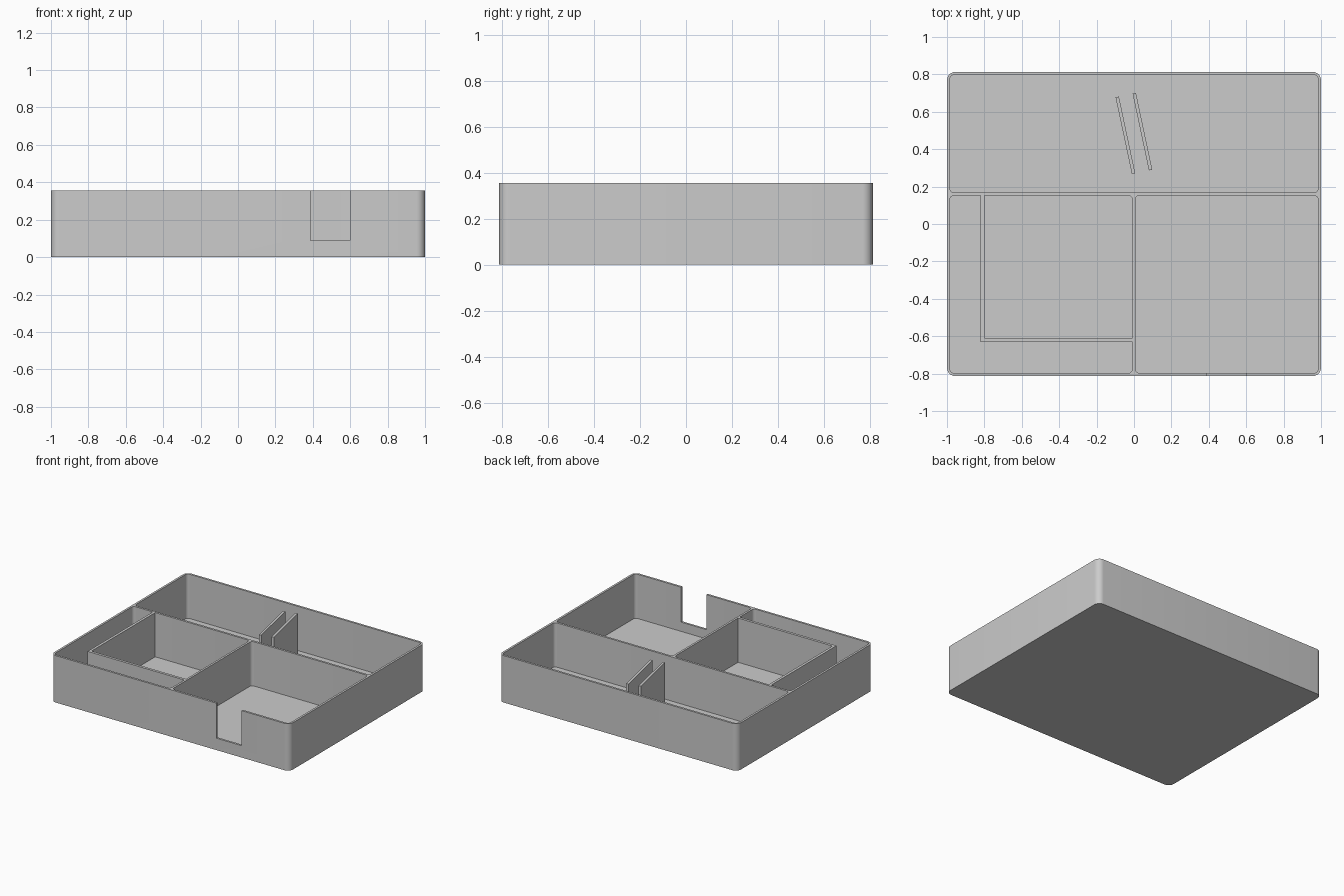
import bpy, bmesh, math

if "Cube" in bpy.data.objects:
    bpy.data.objects.remove(bpy.data.objects["Cube"], do_unlink=True)

HEIGHT, FLOOR = 0.355, 0.02
HALF_X, HALF_Y, WALL = 1.0, 0.813, 0.016

grey = bpy.data.materials.new("light_grey")
grey.use_nodes = True
grey.diffuse_color = (0.6, 0.6, 0.6, 1)
grey.node_tree.nodes["Principled BSDF"].inputs["Base Color"].default_value = (0.6, 0.6, 0.6, 1)


def prism(name, outline, z0, z1):
    """Extrude a counter-clockwise outline from z0 to z1."""
    bm = bmesh.new()
    base = bm.faces.new([bm.verts.new((x, y, z0)) for x, y in outline])
    top = bmesh.ops.extrude_face_region(bm, geom=[base], use_keep_orig=True)
    bmesh.ops.translate(bm, vec=(0, 0, z1 - z0),
                        verts=[v for v in top["geom"] if isinstance(v, bmesh.types.BMVert)])
    bmesh.ops.recalc_face_normals(bm, faces=bm.faces)
    mesh = bpy.data.meshes.new(name)
    bm.to_mesh(mesh)
    bm.free()
    mesh.materials.append(grey)
    obj = bpy.data.objects.new(name, mesh)
    bpy.context.collection.objects.link(obj)
    return obj


def rounded(x0, x1, y0, y1, r, steps=8):
    """Outline of a rectangle with rounded corners."""
    corners = [(x1 - r, y1 - r), (x0 + r, y1 - r), (x0 + r, y0 + r), (x1 - r, y0 + r)]
    points = []
    for quarter, (cx, cy) in enumerate(corners):
        for i in range(steps + 1):
            a = (quarter + i / steps) * math.pi / 2
            points.append((cx + r * math.cos(a), cy + r * math.sin(a)))
    return points


def box(x0, x1, y0, y1):
    return [(x0, y0), (x1, y0), (x1, y1), (x0, y1)]


def select_only(obj):
    bpy.ops.object.select_all(action='DESELECT')
    obj.select_set(True)
    bpy.context.view_layer.objects.active = obj


def cut(target, cutter):
    cutter.hide_render = True
    mod = target.modifiers.new("cut", 'BOOLEAN')
    mod.operation, mod.solver, mod.object = 'DIFFERENCE', 'EXACT', cutter
    select_only(target)
    bpy.ops.object.modifier_apply(modifier=mod.name)
    bpy.data.objects.remove(cutter, do_unlink=True)


# Tray body with three rounded compartments
tray = prism("tray", rounded(-HALF_X, HALF_X, -HALF_Y, HALF_Y, 0.045), 0, HEIGHT)
in_x, in_y = HALF_X - WALL, HALF_Y - WALL
mid_front, mid_back, mid_left, mid_right = 0.152, 0.168, -0.009, 0.007
for bounds in ((-in_x, in_x, mid_back, in_y),
               (-in_x, mid_left, -in_y, mid_front),
               (mid_right, in_x, -in_y, mid_front)):
    cut(tray, prism("pocket_cutter", rounded(*bounds, 0.022), FLOOR, HEIGHT + 0.1))

# Notch in the front wall
cut(tray, prism("notch_cutter", box(0.387, 0.60, -HALF_Y - 0.1, -in_y + 0.03), 0.09, HEIGHT + 0.1))
select_only(tray)
bpy.ops.object.shade_smooth_by_angle(angle=math.radians(30))

# L-shaped partition in the front compartment
prism("corner_partition",
      [(-0.82, -0.63), (mid_left, -0.63), (mid_left, -0.61),
       (-0.80, -0.61), (-0.80, mid_front), (-0.82, mid_front)], FLOOR, HEIGHT)

# Pair of slanted upright plates in the back compartment
for name, (cx, cy) in (("right_plate", (-0.046, 0.474)), ("left_plate", (0.045, 0.494))):
    plate = prism(name, box(-0.009, 0.009, -0.21, 0.21), FLOOR, HEIGHT)
    plate.location = (cx, cy, 0)
    plate.rotation_euler.z = math.radians(12)
